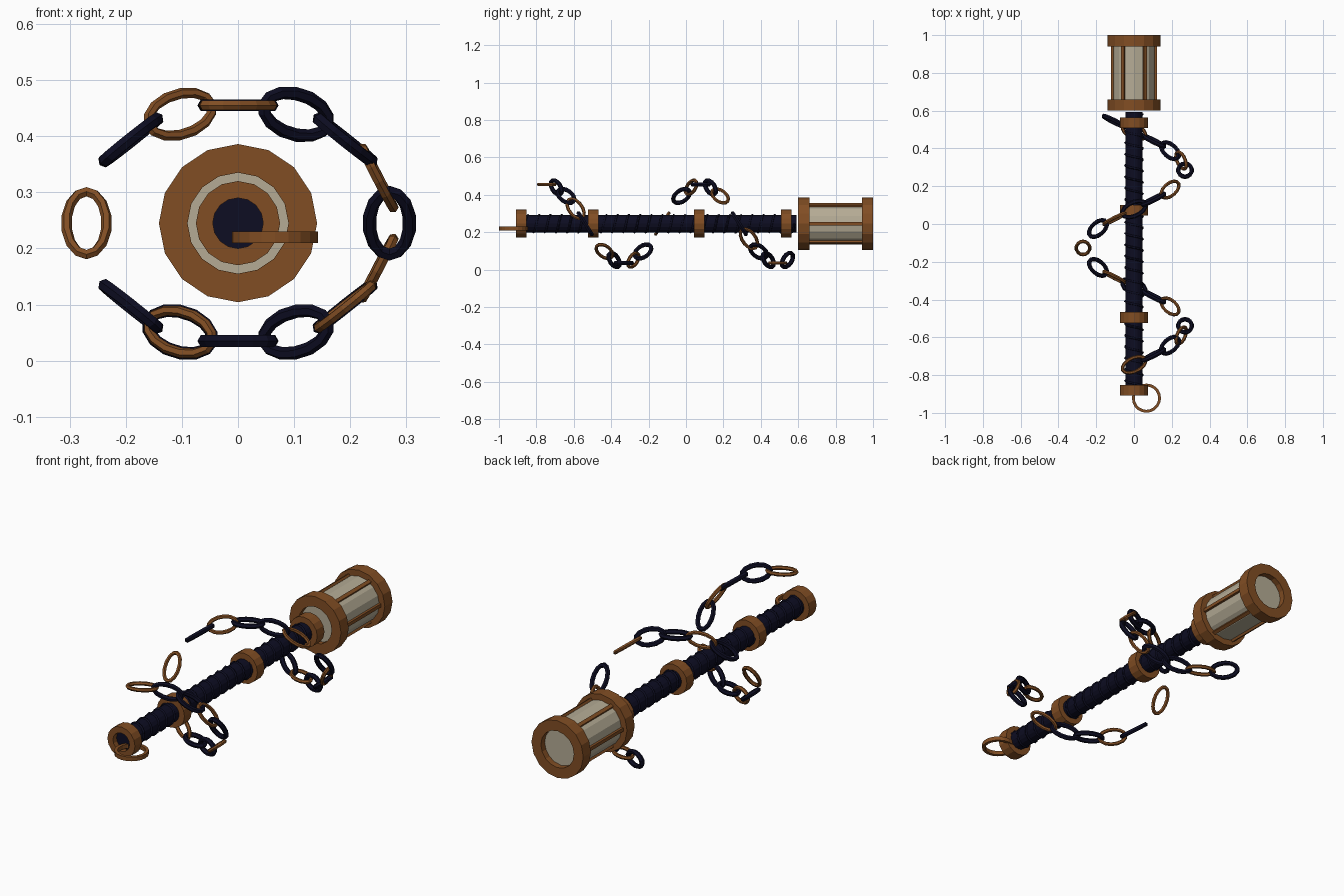
import bpy, bmesh
from math import sin, cos, pi, radians
from mathutils import Vector

cube = bpy.data.objects.get("Cube")
if cube:
    bpy.data.objects.remove(cube, do_unlink=True)

AXIS_Z = 0.245


def material(name, rgb):
    m = bpy.data.materials.new(name)
    m.use_nodes = True
    m.diffuse_color = (*rgb, 1)
    bsdf = m.node_tree.nodes["Principled BSDF"]
    bsdf.inputs["Base Color"].default_value = (*rgb, 1)
    bsdf.inputs["Roughness"].default_value = 0.7
    return m


BROWN = material("copper brown", (0.22, 0.075, 0.017))
NAVY = material("dark navy", (0.004, 0.004, 0.016))
CREAM = material("cream glass", (0.46, 0.41, 0.30))


def swept(name, loops, mat, closed, caps=False):
    """Skin a row of point loops into a mesh."""
    bm = bmesh.new()
    rows = [[bm.verts.new(p) for p in loop] for loop in loops]
    n = len(rows[0])
    for i in range(len(rows) if closed else len(rows) - 1):
        a, b = rows[i], rows[(i + 1) % len(rows)]
        for j in range(n):
            k = (j + 1) % n
            bm.faces.new((a[j], a[k], b[k], b[j]))
    if caps:
        bm.faces.new(rows[0])
        bm.faces.new(rows[-1])
    bmesh.ops.recalc_face_normals(bm, faces=bm.faces)
    me = bpy.data.meshes.new(name)
    bm.to_mesh(me)
    bm.free()
    me.materials.append(mat)
    ob = bpy.data.objects.new(name, me)
    bpy.context.collection.objects.link(ob)
    return ob


def circle(r, y, sides=16):
    return [(r * sin(2 * pi * i / sides), y, AXIS_Z + r * cos(2 * pi * i / sides))
            for i in range(sides)]


def rod(name, r, y0, y1, mat):
    return swept(name, [circle(r, y0), circle(r, y1)], mat, False, True)


def collar(name, r_out, r_in, y0, y1):
    loops = [circle(r_out, y0), circle(r_out, y1), circle(r_in, y1), circle(r_in, y0)]
    return swept(name, loops, BROWN, True)


# Shaft with its collars
rod("shaft", 0.046, -0.88, 0.592, NAVY)
for i, y in enumerate((-0.88, -0.495, 0.072, 0.537)):
    collar(f"shaft_collar_{i + 1}", 0.075, 0.045, y - 0.028, y + 0.028)

# Thin wire wound around the shaft
wire = bpy.data.curves.new("shaft_wire", "CURVE")
wire.dimensions = "3D"
wire.bevel_depth = 0.006
wire.bevel_resolution = 0
wire.use_fill_caps = True
spline = wire.splines.new("POLY")
turns, per_turn = 24, 12
spline.points.add(turns * per_turn)
for i, p in enumerate(spline.points):
    a = 2 * pi * i / per_turn
    y = -0.86 + 1.44 * i / (turns * per_turn)
    p.co = (0.047 * cos(a), y, AXIS_Z + 0.047 * sin(a), 1)
wire.materials.append(NAVY)
bpy.context.collection.objects.link(bpy.data.objects.new("shaft_wire", wire))

# Lantern head: glass, two rims and six bars
rod("lantern_glass", 0.111, 0.625, 0.97, CREAM)
collar("lantern_front_rim", 0.141, 0.09, 0.60, 0.66)
collar("lantern_back_rim", 0.141, 0.09, 0.94, 1.0)
for i in range(6):
    a = radians(60 * i)
    cx, cz = 0.113 * cos(a), AXIS_Z + 0.113 * sin(a)
    loops = [[(cx + 0.012 * cos(a + t), y, cz + 0.012 * sin(a + t))
              for t in (pi / 4 + pi / 2 * q for q in range(4))] for y in (0.65, 0.95)]
    swept(f"lantern_bar_{i + 1}", loops, BROWN, False, True)

# Flat ring hanging at the foot
loops = []
for i in range(20):
    a = 2 * pi * i / 20
    loops.append([(0.066 + r * cos(a), -0.922 + r * sin(a), 0.22 + h)
                  for r, h in ((0.077, -0.01), (0.077, 0.01), (0.062, 0.01), (0.062, -0.01))])
swept("foot_ring", loops, BROWN, True)

# Broken chain spiralling around the shaft
RX, RZ, STEP = 0.27, 0.21, 0.0515
MISSING = (5, 11, 13, 19)
for k in range(26):
    if k in MISSING:
        continue
    a = pi / 2 - pi / 8 * k
    centre = Vector((RX * cos(a), -0.745 + STEP * k, AXIS_Z + RZ * sin(a)))
    along = Vector((RX * sin(a), STEP * 8 / pi, -RZ * cos(a))).normalized()
    out = Vector((cos(a), 0, sin(a)))
    out = (out - along * out.dot(along)).normalized()
    side = along.cross(out)
    # Neighbouring links turn their flat sides against each other
    wide, thin = (out, side) if k % 8 in (1, 4, 7) else (side, out)
    brown = k % 3 == 0
    tube = 0.0095 if brown else 0.012
    loops = []
    for i in range(14):
        t = 2 * pi * i / 14
        spoke = along * cos(t) + wide * sin(t)
        mid = centre + along * 0.066 * cos(t) + wide * 0.036 * sin(t)
        loops.append([mid + spoke * tube * cos(q) + thin * tube * sin(q)
                      for q in (pi / 3 * j for j in range(6))])
    swept(f"chain_link_{k + 1}", loops, BROWN if brown else NAVY, True)
